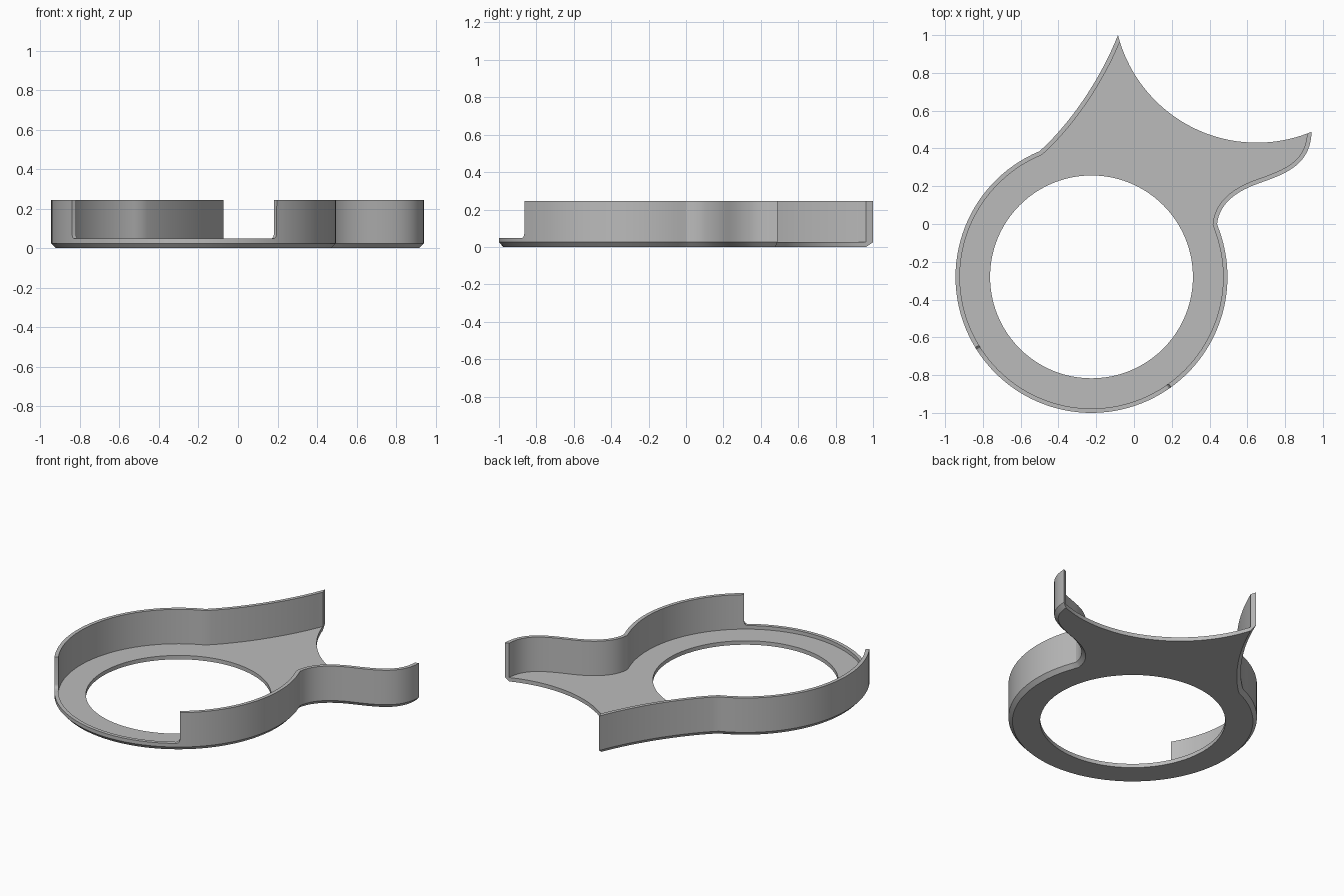
import bpy, bmesh
from math import sin, cos, atan2, radians, pi
from mathutils import Vector
from mathutils.geometry import interpolate_bezier

cube = bpy.data.objects.get("Cube")
if cube:
    bpy.data.objects.remove(cube)

RING = Vector((-0.225, -0.28))       # ring centre
R_OUT, R_HOLE = 0.72, 0.537
SCOOP = Vector((0.65, 1.19))         # centre of the arc cut between the horns
INSET, FLOOR, LIP, TOP = 0.023, 0.025, 0.048, 0.245


def polar(centre, radius, angle):
    return centre + radius * Vector((cos(angle), sin(angle)))


def bezier(*pts):
    return interpolate_bezier(*[Vector(p) for p in pts], 20)


def spread(a, b, n):
    return [a + (b - a) * i / n for i in range(n + 1)]


# Outer wall path: left horn, round the ring, right horn, with a wall height each
left_horn = bezier((-0.085, 1), (-0.18, 0.76), (-0.34, 0.53), (-0.5, 0.385))
neck = bezier((0.44, 0), (0.45, 0.1), (0.53, 0.17), (0.66, 0.215))
right_horn = bezier((0.66, 0.215), (0.8, 0.265), (0.935, 0.31), (0.94, 0.488))

# Ring angles, with a small fillet at each end of the front gap
step = [(0, TOP), (0.1, LIP + 0.022), (0.45, LIP + 0.01), (1, LIP + 0.003), (1.7, LIP)]
ring = [(a, TOP) for a in spread(112.5, 211.3, 32)[:-1]]
ring += [(211.3 + d, h) for d, h in step]
ring += [(a, LIP) for a in spread(213, 304, 30)[1:-1]]
ring += [(305.8 - d, h) for d, h in reversed(step)]
ring += [(a, TOP) for a in spread(305.8, 382.8, 26)[1:-1]]

path = [(p, TOP) for p in left_horn[:-1]]
path += [(polar(RING, R_OUT, radians(a)), h) for a, h in ring]
path += [(p, TOP) for p in neck[:-1] + right_horn]
outer = [p for p, h in path]


def left_normal(a, b):
    d = (b - a).normalized()
    return Vector((-d.y, d.x))


def slide_on_scoop(tip, normal, sign):
    """Move a horn tip along the scoop arc until it is INSET from the side."""
    r = tip - SCOOP
    tangent = sign * Vector((-r.y, r.x)).normalized()
    p = tip + tangent * INSET / tangent.dot(normal)
    return SCOOP + (p - SCOOP).normalized() * r.length


# Inner wall path: mitred offset of the outer path
inner = [slide_on_scoop(outer[0], left_normal(outer[0], outer[1]), 1)]
for a, b, c in zip(outer, outer[1:], outer[2:]):
    n1, n2 = left_normal(a, b), left_normal(b, c)
    inner.append(b + (n1 + n2) * INSET / (1 + n1.dot(n2)))
inner.append(slide_on_scoop(outer[-1], left_normal(outer[-2], outer[-1]), -1))

bm = bmesh.new()


def vert(p, z):
    return bm.verts.new((p.x, p.y, z))


def skin(columns, closed=False):
    pairs = list(zip(columns, columns[1:]))
    if closed:
        pairs.append((columns[-1], columns[0]))
    for a, b in pairs:
        for i in range(len(a) - 1):
            bm.faces.new((a[i], b[i], b[i + 1], a[i + 1]))


# Chamfer and wall
wall = [[vert(q, 0), vert(p, FLOOR), vert(p, h), vert(q, h), vert(q, FLOOR)]
        for (p, h), q in zip(path, inner)]
skin(wall)
bm.faces.new(wall[0])
bm.faces.new(wall[-1])

# Scooped edge between the horns
ends = [inner[-1] - SCOOP, inner[0] - SCOOP]
a0, a1 = [atan2(e.y, e.x) for e in ends]
r0, r1 = [e.length for e in ends]
scoop = [[wall[-1][0], wall[-1][4]]]
for t in spread(0, 1, 36)[1:-1]:
    p = polar(SCOOP, r0 + (r1 - r0) * t, a0 + (a1 - a0) * t)
    scoop.append([vert(p, 0), vert(p, FLOOR)])
scoop.append([wall[0][0], wall[0][4]])
skin(scoop)

# Round hole
hole = []
for i in range(96):
    p = polar(RING, R_HOLE, 2 * pi * i / 96)
    hole.append([vert(p, 0), vert(p, FLOOR)])
skin(hole, closed=True)


# Underside and floor, each filled around the hole
def edge(a, b):
    return bm.edges.get((a, b)) or bm.edges.new((a, b))


for wall_row, row, up in ((0, 0, -1), (4, 1, 1)):
    rim = [c[wall_row] for c in wall] + [c[row] for c in scoop[1:-1]]
    inside = [c[row] for c in hole]
    edges = [edge(l[i - 1], l[i]) for l in (rim, inside) for i in range(len(l))]
    bmesh.ops.triangle_fill(bm, edges=edges, use_beauty=True, normal=(0, 0, up))

bmesh.ops.recalc_face_normals(bm, faces=bm.faces[:])
mesh = bpy.data.meshes.new("horned_ring_tray")
bm.to_mesh(mesh)
bm.free()
tray = bpy.data.objects.new("horned_ring_tray", mesh)
bpy.context.collection.objects.link(tray)

# Plain grey material
grey = bpy.data.materials.new("plain_grey")
grey.use_nodes = True
colour = (0.5, 0.5, 0.5, 1)
grey.diffuse_color = colour
grey.node_tree.nodes["Principled BSDF"].inputs["Base Color"].default_value = colour
mesh.materials.append(grey)

bpy.ops.object.select_all(action="DESELECT")
tray.select_set(True)
bpy.context.view_layer.objects.active = tray
bpy.ops.object.shade_smooth_by_angle(angle=radians(25))
